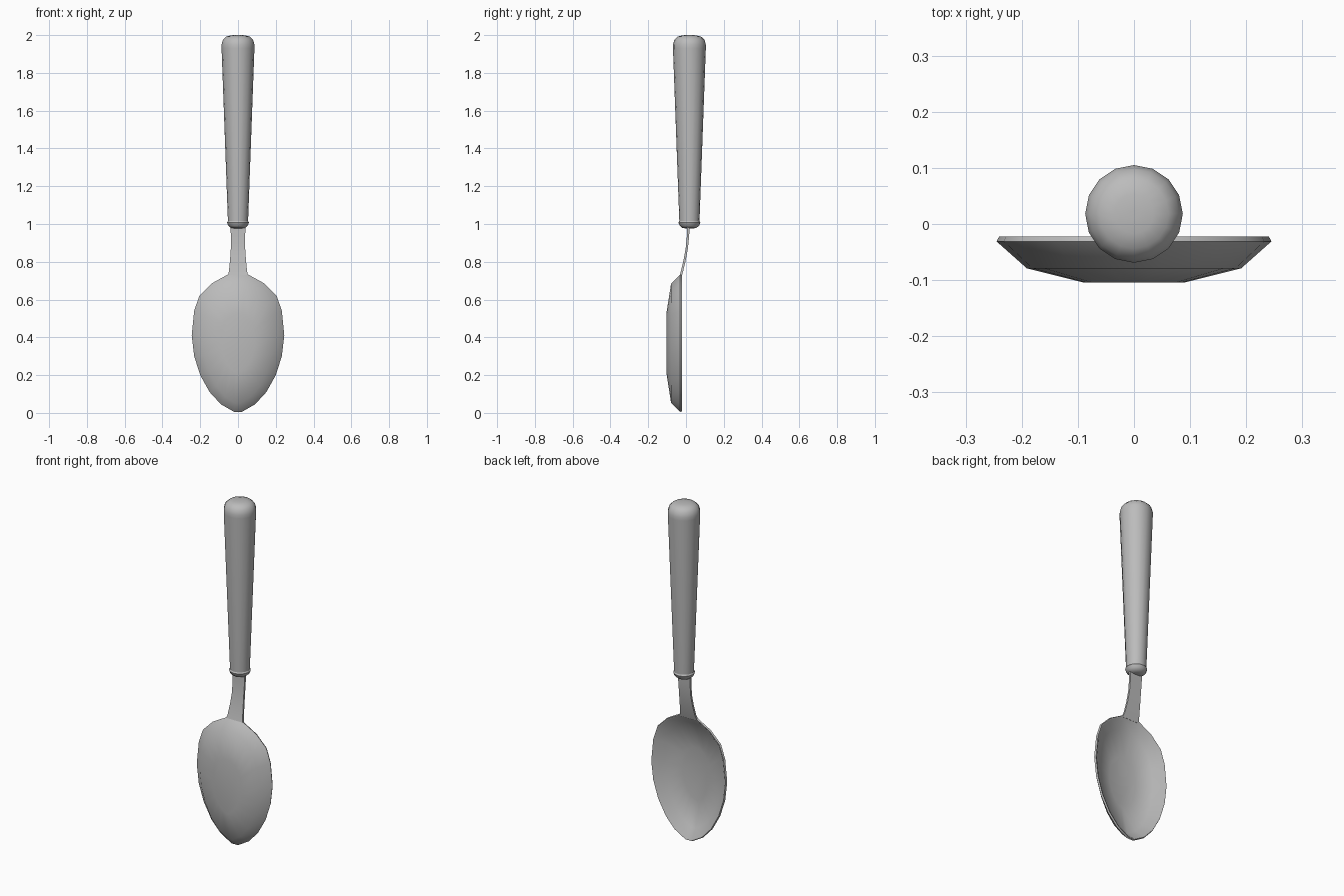
import bpy, bmesh, math

cube = bpy.data.objects.get("Cube")
if cube:
    bpy.data.objects.remove(cube, do_unlink=True)

steel = bpy.data.materials.new("brushed_grey")
steel.use_nodes = True
steel.diffuse_color = (0.5, 0.5, 0.5, 1)
steel.node_tree.nodes["Principled BSDF"].inputs["Base Color"].default_value = (0.5, 0.5, 0.5, 1)


def loft(name, rings, angle):
    """Skin a list of closed rings and cap both ends."""
    bm = bmesh.new()
    loops = [[bm.verts.new(p) for p in ring] for ring in rings]
    n = len(loops[0])
    for a, b in zip(loops, loops[1:]):
        for i in range(n):
            j = (i + 1) % n
            bm.faces.new((a[i], a[j], b[j], b[i]))
    bm.faces.new(loops[0])
    bm.faces.new(loops[-1])
    bmesh.ops.recalc_face_normals(bm, faces=bm.faces)
    mesh = bpy.data.meshes.new(name)
    bm.to_mesh(mesh)
    bm.free()
    mesh.materials.append(steel)
    obj = bpy.data.objects.new(name, mesh)
    bpy.context.collection.objects.link(obj)
    bpy.ops.object.select_all(action='DESELECT')
    obj.select_set(True)
    bpy.context.view_layer.objects.active = obj
    bpy.ops.object.shade_smooth_by_angle(angle=math.radians(angle))
    return obj


# Bowl: egg outline (half width, height) shrunk through shell sections
half = [(0.02, 0.005), (0.09, 0.045), (0.15, 0.11), (0.2, 0.2), (0.232, 0.3),
        (0.245, 0.41), (0.232, 0.54), (0.205, 0.62), (0.14, 0.685), (0.055, 0.732)]
outline = half + [(-x, z) for x, z in reversed(half)]
mid = 0.37
# width scale, height scale, depth: outer floor, over the rim, inner floor
shell = [(0.37, 0.43, -0.104), (0.78, 0.87, -0.079), (1, 1, -0.031), (0.98, 0.99, -0.022),
         (0.95, 0.97, -0.024), (0.75, 0.84, -0.069), (0.36, 0.42, -0.094)]
loft("bowl", [[(x * sx, y, mid + (z - mid) * sz) for x, z in outline]
              for sx, sz, y in shell], 60)

# Neck: thin curved strip (half width, depth, height)
path = [(0.056, -0.03, 0.72), (0.048, -0.021, 0.75), (0.042, -0.007, 0.81),
        (0.038, 0.004, 0.87), (0.038, 0.011, 0.94), (0.04, 0.013, 1.01)]
t = 0.006
loft("neck", [[(-w, y - t, z), (w, y - t, z), (w, y + t, z), (-w, y + t, z)]
              for w, y, z in path], 40)


def turned(name, profile, sides=16):
    """Round part from (radius, height) pairs around the handle axis."""
    return loft(name, [[(r * math.cos(math.tau * i / sides),
                         0.018 + r * math.sin(math.tau * i / sides), z)
                        for i in range(sides)] for r, z in profile], 50)


# Handle: tapered grip with a domed end, and a rounded ferrule below it
turned("handle", [(0.053, 1.005), (0.087, 1.93), (0.087, 1.95), (0.08, 1.975),
                  (0.062, 1.992), (0.035, 1.999), (0.008, 2.0)])
turned("ferrule", [(0.02, 0.976), (0.038, 0.98), (0.052, 0.992),
                   (0.058, 1.008), (0.053, 1.016)])
